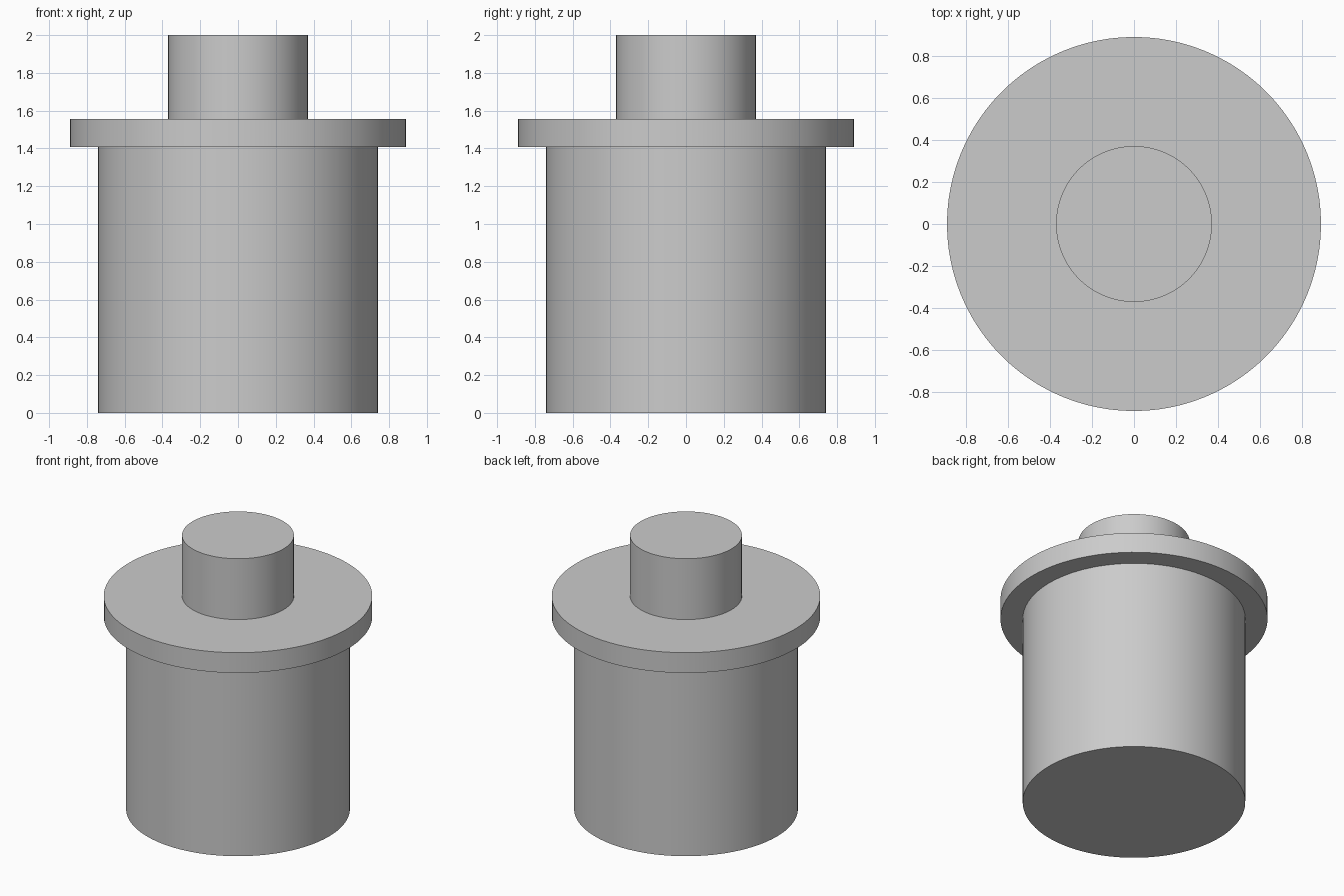
import bpy
import bmesh
import math

cube = bpy.data.objects.get("Cube")
if cube:
    bpy.data.objects.remove(cube, do_unlink=True)

UNIT = 1 / 27
SEGMENTS = 96

grey = bpy.data.materials.new("plain_grey")
grey.use_nodes = True
colour = (0.6, 0.6, 0.6, 1)
grey.diffuse_color = colour
grey.node_tree.nodes["Principled BSDF"].inputs["Base Color"].default_value = colour

# Stepped profile (radius, height): body, flange, neck
profile = [(20, 0), (20, 38), (24, 38), (24, 42), (10, 42), (10, 54)]

# Turn the profile into one closed solid
bm = bmesh.new()
rings = []
for radius, height in profile:
    ring = []
    for i in range(SEGMENTS):
        a = math.tau * i / SEGMENTS
        ring.append(bm.verts.new((radius * UNIT * math.cos(a),
                                  radius * UNIT * math.sin(a), height * UNIT)))
    rings.append(ring)
for low, high in zip(rings, rings[1:]):
    for i in range(SEGMENTS):
        j = (i + 1) % SEGMENTS
        bm.faces.new((low[i], low[j], high[j], high[i]))

# Flat end caps
bm.faces.new(rings[0][::-1])
bm.faces.new(rings[-1])
bmesh.ops.recalc_face_normals(bm, faces=bm.faces)

mesh = bpy.data.meshes.new("flanged_plug")
bm.to_mesh(mesh)
bm.free()
mesh.materials.append(grey)
plug = bpy.data.objects.new("flanged_plug", mesh)
bpy.context.collection.objects.link(plug)

# Smooth round walls, sharp steps
bpy.ops.object.select_all(action='DESELECT')
plug.select_set(True)
bpy.context.view_layer.objects.active = plug
bpy.ops.object.shade_smooth_by_angle(angle=math.radians(30))
